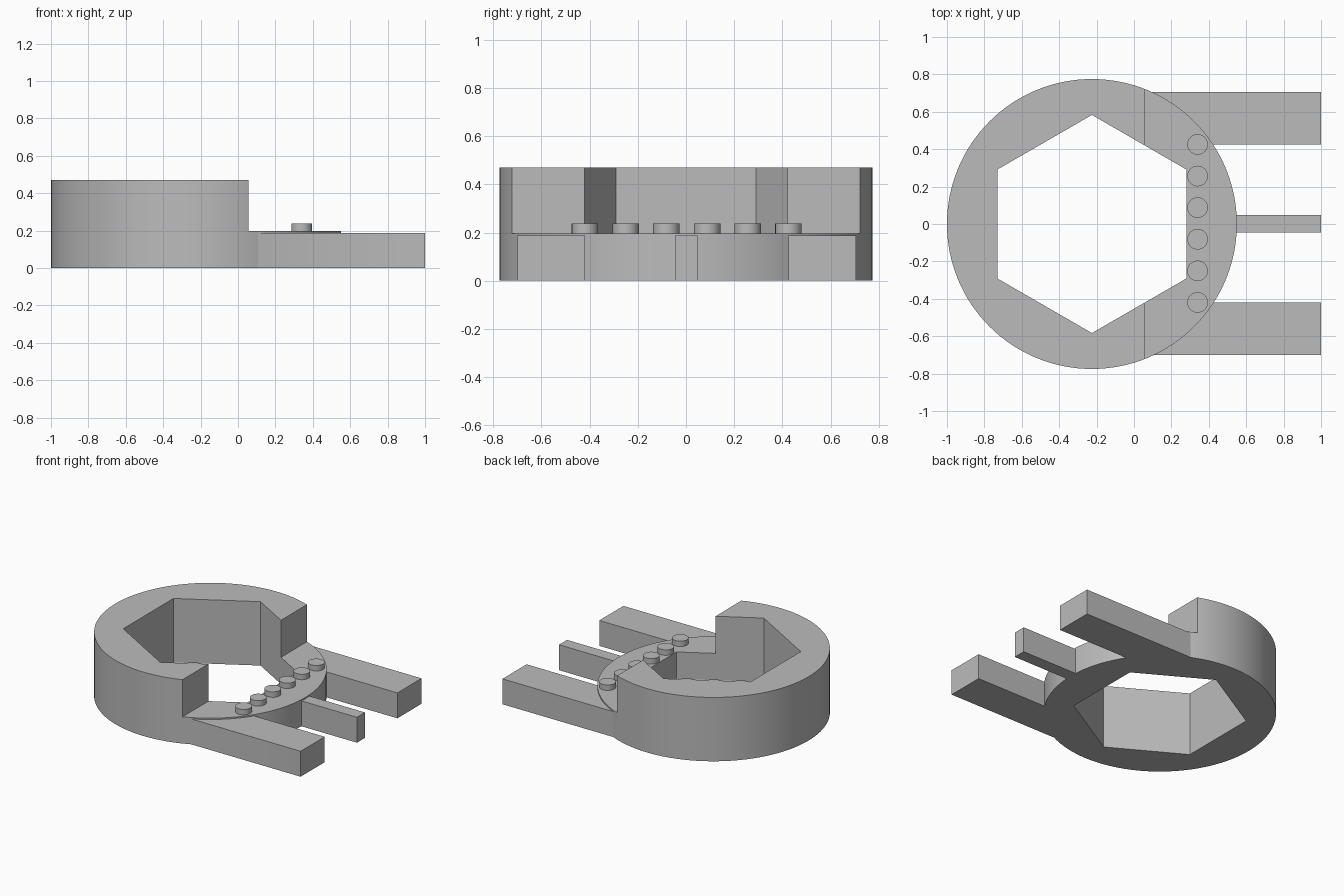
import bpy
import math

if "Cube" in bpy.data.objects:
    bpy.data.objects.remove(bpy.data.objects["Cube"], do_unlink=True)

CX = -0.225       # ring centre along x
RING_R = 0.775
HEX_R = 0.583
HEIGHT = 0.47
STEP_X, STEP_Z = 0.055, 0.197
ARM_Z = 0.187

grey = bpy.data.materials.new("plain grey")
grey.use_nodes = True
grey.diffuse_color = (0.5, 0.5, 0.5, 1)
grey.node_tree.nodes["Principled BSDF"].inputs["Base Color"].default_value = (0.5, 0.5, 0.5, 1)


def activate(obj):
    bpy.ops.object.select_all(action="DESELECT")
    obj.select_set(True)
    bpy.context.view_layer.objects.active = obj


def finish(obj, name):
    obj.name = obj.data.name = name
    obj.data.materials.clear()
    obj.data.materials.append(grey)
    return obj


def prism(name, x, y, radius, z0, z1, sides):
    bpy.ops.mesh.primitive_cylinder_add(
        vertices=sides, radius=radius, depth=z1 - z0, location=(x, y, (z0 + z1) / 2))
    return finish(bpy.context.object, name)


def box(name, x0, x1, y0, y1, z0, z1):
    bpy.ops.mesh.primitive_cube_add(
        size=1, location=((x0 + x1) / 2, (y0 + y1) / 2, (z0 + z1) / 2))
    obj = bpy.context.object
    obj.scale = (x1 - x0, y1 - y0, z1 - z0)
    bpy.ops.object.transform_apply(location=False, rotation=False, scale=True)
    return finish(obj, name)


def combine(obj, other, operation):
    activate(obj)
    mod = obj.modifiers.new(operation, "BOOLEAN")
    mod.object, mod.operation, mod.solver = other, operation, "EXACT"
    bpy.ops.object.modifier_apply(modifier=mod.name)
    bpy.data.objects.remove(other, do_unlink=True)


# Round body with a hexagonal opening and a lowered front section
body = prism("ring_body", CX, 0, RING_R, 0, HEIGHT, 128)
combine(body, prism("hex_cutter", CX, 0, HEX_R, -0.1, 1, 6), "DIFFERENCE")
combine(body, box("step_cutter", STEP_X, 1, -1, 1, STEP_Z, 1), "DIFFERENCE")

# Two wide outer arms and a narrow middle one, merged into the ring
for start, y0, y1 in ((0.1, 0.425, 0.705), (0.1, -0.7, -0.42), (0.4, -0.045, 0.048)):
    combine(body, box("arm", start, 1, y0, y1, 0, ARM_Z), "UNION")
activate(body)
bpy.ops.object.shade_smooth_by_angle(angle=math.radians(30))

# Row of round pegs on the lowered section
for i in range(6):
    peg = prism(f"peg_{i + 1}", 0.34, 0.003 + (i - 2.5) * 0.169, 0.055, STEP_Z - 0.02, 0.237, 48)
    activate(peg)
    bpy.ops.object.shade_smooth_by_angle(angle=math.radians(30))
